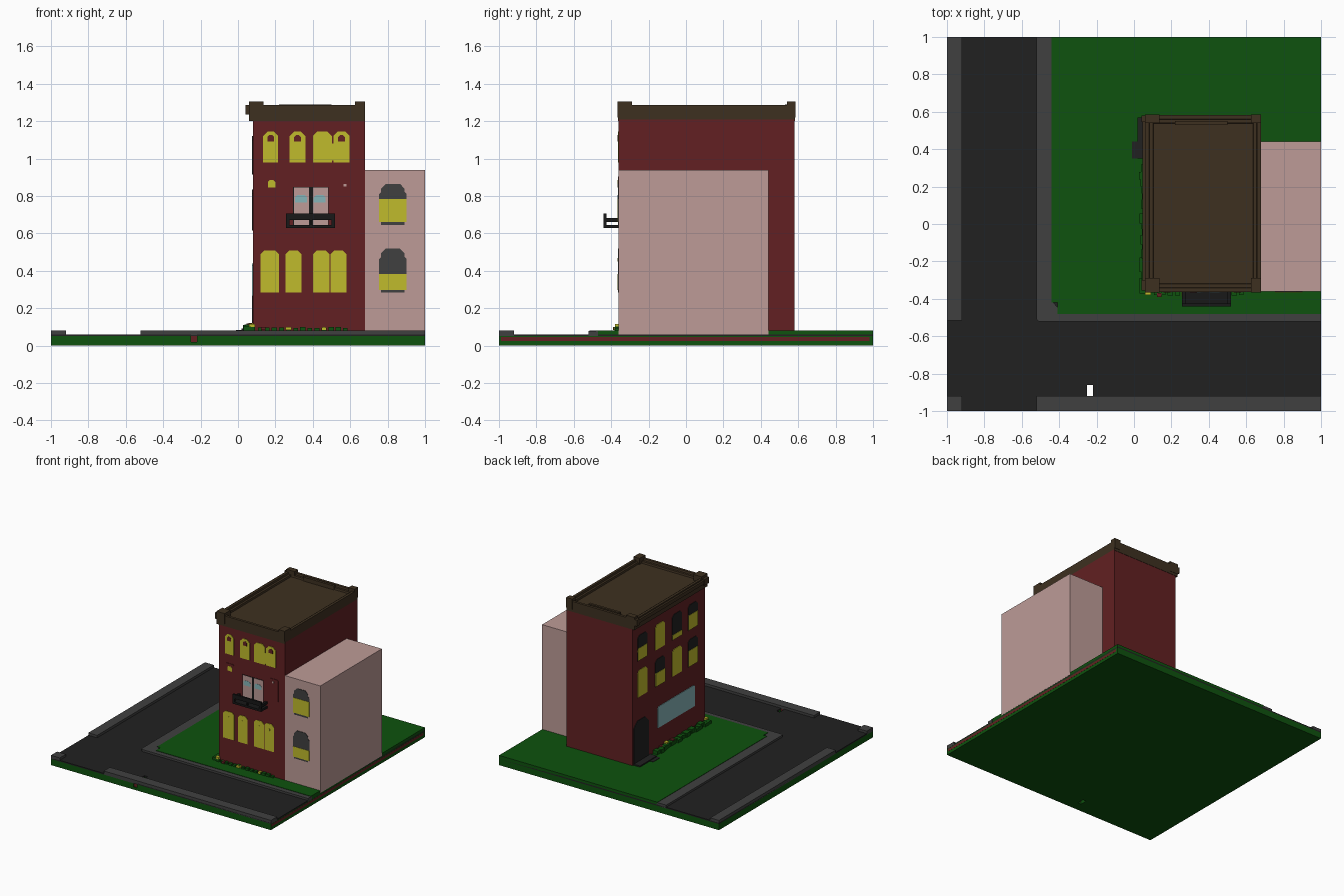
import bpy, bmesh, random
from mathutils import Vector

if "Cube" in bpy.data.objects:
    bpy.data.objects.remove(bpy.data.objects["Cube"])
random.seed(4)


def material(name, r, g, b):
    m = bpy.data.materials.new(name)
    m.use_nodes = True
    m.diffuse_color = (r, g, b, 1)
    m.node_tree.nodes["Principled BSDF"].inputs["Base Color"].default_value = (r, g, b, 1)
    return m


RED = material("brick red", .122, .0145, .016)
PINK = material("pale pink", .51, .33, .31)
GREEN = material("grass green", .0044, .084, .0044)
ROAD = material("asphalt", .0152, .0152, .0152)
GREY = material("pavement grey", .051, .051, .051)
BROWN = material("roof brown", .048, .03, .0145)
YELLOW = material("window yellow", .527, .497, .025)
TEAL = material("glass teal", .24, .46, .48)
BLACK = material("iron black", .009, .009, .009)


def finish(name, bm, mat):
    bmesh.ops.recalc_face_normals(bm, faces=bm.faces)
    mesh = bpy.data.meshes.new(name)
    bm.to_mesh(mesh)
    bm.free()
    mesh.materials.append(mat)
    ob = bpy.data.objects.new(name, mesh)
    bpy.context.collection.objects.link(ob)
    return ob


def prism(name, outline, place, depth, mat):
    """Extrude a 2D outline, mapped into space by place(u, v), along depth."""
    bm = bmesh.new()
    face = bm.faces.new([bm.verts.new(place(u, v)) for u, v in outline])
    new = bmesh.ops.extrude_face_region(bm, geom=[face])["geom"]
    bmesh.ops.translate(bm, vec=Vector(depth), verts=[v for v in new if isinstance(v, bmesh.types.BMVert)])
    return finish(name, bm, mat)


def box(name, x0, x1, y0, y1, z0, z1, mat):
    return prism(name, [(x0, y0), (x1, y0), (x1, y1), (x0, y1)],
                 lambda u, v: (u, v, z0), (0, 0, z1 - z0), mat)


FRONT, SIDE = -.36, .08


def plate(name, wall, u0, u1, z0, z1, mat, cut=0, t=.004):
    """Thin plate on the front or side wall with clipped upper corners."""
    pts = [(u0, z0), (u1, z0), (u1, z1)]
    if cut:
        pts += [(u1 - cut, z1), (u0 + cut, z1)]
        pts[2] = (u1, z1 - cut)
        pts.append((u0, z1 - cut))
    else:
        pts.append((u0, z1))
    if wall == "front":
        return prism(name, pts, lambda u, v: (u, FRONT, v), (0, -t, 0), mat)
    return prism(name, pts, lambda u, v: (SIDE, u, v), (-t, 0, 0), mat)


# Ground slab, with a small drain slot at the front edge
S0, S1, SY = -.25, -.22, -.86
for part, z0, z1, mat in (("ground", 0, .05, GREEN), ("road", .05, .06, ROAD)):
    box(part + "_main", -1, .999, SY, 1, z0, z1, mat)
    box(part + "_front_right", -1, S0, -1, SY, z0, z1, mat)
    box(part + "_front_left", S1, .999, -1, SY, z0, z1, mat)
box("drain", S0, S1, -.99, -.92, .02, .055, RED)
box("drain_floor", S0, S1, -1, -.92, 0, .02, GREEN)
box("side_strip", .99, 1, -.99, .98, .025, .045, RED)

# Pavements and lawn
box("outer_pavement", -1, -.92, -.515, 1, .05, .08, GREY)
box("corner_pavement", -1, -.92, -1, -.92, .05, .08, GREY)
box("front_pavement", -.52, 1, -1, -.92, .05, .08, GREY)
prism("inner_pavement", [(-.51, -.52), (1, -.52), (1, -.47), (-.39, -.47), (-.43, -.42), (-.43, 1), (-.52, 1), (-.52, -.51)],
      lambda u, v: (u, v, .05), (0, 0, .027), GREY)
prism("lawn", [(-.41, -.48), (.999, -.48), (.999, 1), (-.44, 1), (-.44, -.42), (-.41, -.42)],
      lambda u, v: (u, v, .05), (0, 0, .03), GREEN)

# Buildings
box("brick_house", .08, .68, FRONT, .58, .06, 1.21, RED)
box("pink_house", .68, 1, FRONT, .44, .06, .94, PINK)


# Roof slab with stepped, sunken top
bm = bmesh.new()
bmesh.ops.create_cube(bm, size=1)
for v in bm.verts:
    v.co = (.37 + v.co.x * .62, .11 + v.co.y * .945, 1.2425 + v.co.z * .085)
top = max(bm.faces, key=lambda f: f.calc_center_median().z)
for width, drop in ((.03, 0), (.004, -.015), (.025, 0), (.004, -.015)):
    bmesh.ops.inset_individual(bm, faces=[top], thickness=width, depth=0)
    bmesh.ops.translate(bm, vec=(0, 0, drop), verts=top.verts)
finish("roof", bm, BROWN)
box("side_cornice", .045, .07, -.34, .57, 1.245, 1.275, BROWN)
for side, x0, x1 in (("right", .06, .135), ("left", .625, .68)):
    for end, y0, y1 in (("front", -.365, -.29), ("back", .54, .585)):
        box("roof_block_" + end + "_" + side, x0, x1, y0, y1, 1.22, 1.305, BROWN)
for end, y0, y1 in (("front", -.355, -.3), ("back", .545, .58)):
    box("roof_bracket_" + end, .04, .08, y0, y1, 1.235, 1.285, BROWN)
box("roof_ridge_back", .22, .5, .53, .55, 1.25, 1.288, BROWN)

# Front windows of the brick house
for i, (a, b) in enumerate(((.135, .215), (.275, .36), (.4, .502), (.51, .597))):
    plate(f"top_window_{i}", "front", a, b, .98, 1.145, YELLOW, .025)
    if i != 2:
        c = (a + b) / 2
        plate(f"top_window_ornament_{i}", "front", c - .018, c + .018, 1.09, 1.125, RED, .01, .006)
box("window_link", .495, .52, FRONT - .004, FRONT, .99, 1.08, YELLOW)
for i, (a, b) in enumerate(((.12, .22), (.255, .34), (.4, .489), (.495, .58))):
    plate(f"lower_window_{i}", "front", a, b, .285, .508, YELLOW, .02)
    c = (a + b) / 2
    plate(f"lower_window_catch_{i}", "front", c - .008, c + .008, .45, .468, YELLOW, 0, .007)
for i, (a, b, top_z) in enumerate(((.135, .217, .905), (.537, .62, .885))):
    plate(f"brick_panel_{i}", "front", a, b, .71, top_z, RED, .01)
plate("panel_light", "front", .16, .2, .845, .885, YELLOW, .01, .006)
plate("panel_mark", "front", .565, .58, .85, .865, PINK, 0, .006)

# Balcony doors
plate("balcony_door_frame", "front", .295, .485, .64, .848, BLACK, 0, .002)
for i, (a, b) in enumerate(((.3, .38), (.4, .48))):
    plate(f"balcony_door_{i}", "front", a, b, .64, .845, PINK)
    plate(f"balcony_glass_{i}", "front", a + .005, b - .012, .765, .805, TEAL, .012, .006)

# Balcony
B0, B1, BY = .257, .518, -.44
box("balcony_floor", B0, B1, BY, FRONT, .628, .645, BLACK)
box("balcony_front_rail", B0, B1, BY, BY + .015, .672, .706, BLACK)
for i, x in enumerate((B0, B1 - .018)):
    box(f"balcony_post_{i}", x, x + .018, BY, BY + .015, .63, .706, BLACK)
    box(f"balcony_side_rail_{i}", x, x + .018, BY, FRONT, .662, .682, BLACK)
box("balcony_middle_bar", .384, .396, BY, BY + .012, .64, .68, BLACK)

# Pink house windows: dark arch, pale blind, sill
for i, (z0, z1, y0, y1) in enumerate(((.645, .865, .66, .783), (.285, .518, .298, .382))):
    plate(f"pink_window_{i}", "front", .765, .89, z0, z1, GREY, .025)
    plate(f"pink_window_jamb_{i}", "front", .755, .902, y0, z1 - .04, GREY, .015, .003)
    plate(f"pink_window_blind_{i}", "front", .755, .902, y0, y1, YELLOW, 0, .006)

# Side windows: the number is how much of each is lit
for row, (z0, z1, lit) in enumerate(((.615, .835, (1, .5, 1, .6)), (.915, 1.12, (.5, 1, .2, .6)))):
    for i, (y, share) in enumerate(zip((.455, .225, .005, -.2), lit)):
        plate(f"side_window_{row}_{i}", "side", y - .062, y + .062, z0, z1,
              YELLOW if share == 1 else ROAD, .022)
        if share < 1:
            plate(f"side_blind_{row}_{i}", "side", y - .062, y + .062, z0,
                  z0 + (z1 - z0) * share, YELLOW, 0, .006)
plate("shop_window", "side", -.225, .255, .265, .44, TEAL, .012)
plate("side_door", "side", .375, .565, .08, .425, ROAD, .045)

# Doorstep
box("door_step", .02, .08, .35, .57, .07, .09, ROAD)
box("door_path", -.01, .02, .35, .44, .07, .083, ROAD)


# Hedge clumps and flowers
def clump(name, x, y, size, mat, z=.08):
    h = size * random.uniform(.5, .8)
    s = size * random.uniform(.4, .6)
    return box(name, x - s, x + s, y - s, y + s, z, z + h, mat)


for i in range(18):
    clump(f"side_hedge_{i}", random.uniform(.045, .068), -.35 + i * .038, .045, GREEN)
for i in range(14):
    clump(f"front_hedge_{i}", .08 + i * .038, FRONT - .008, .026, GREEN)
for i, (x, y, mat) in enumerate(((.07, .155, YELLOW), (.075, -.365, YELLOW), (.06, .09, RED), (.065, .23, RED),
                                 (.135, -.38, RED), (.27, -.372, YELLOW), (.46, -.372, YELLOW))):
    clump(f"flower_{i}", x, y, .026, mat, .1 if x < .1 else .083)
